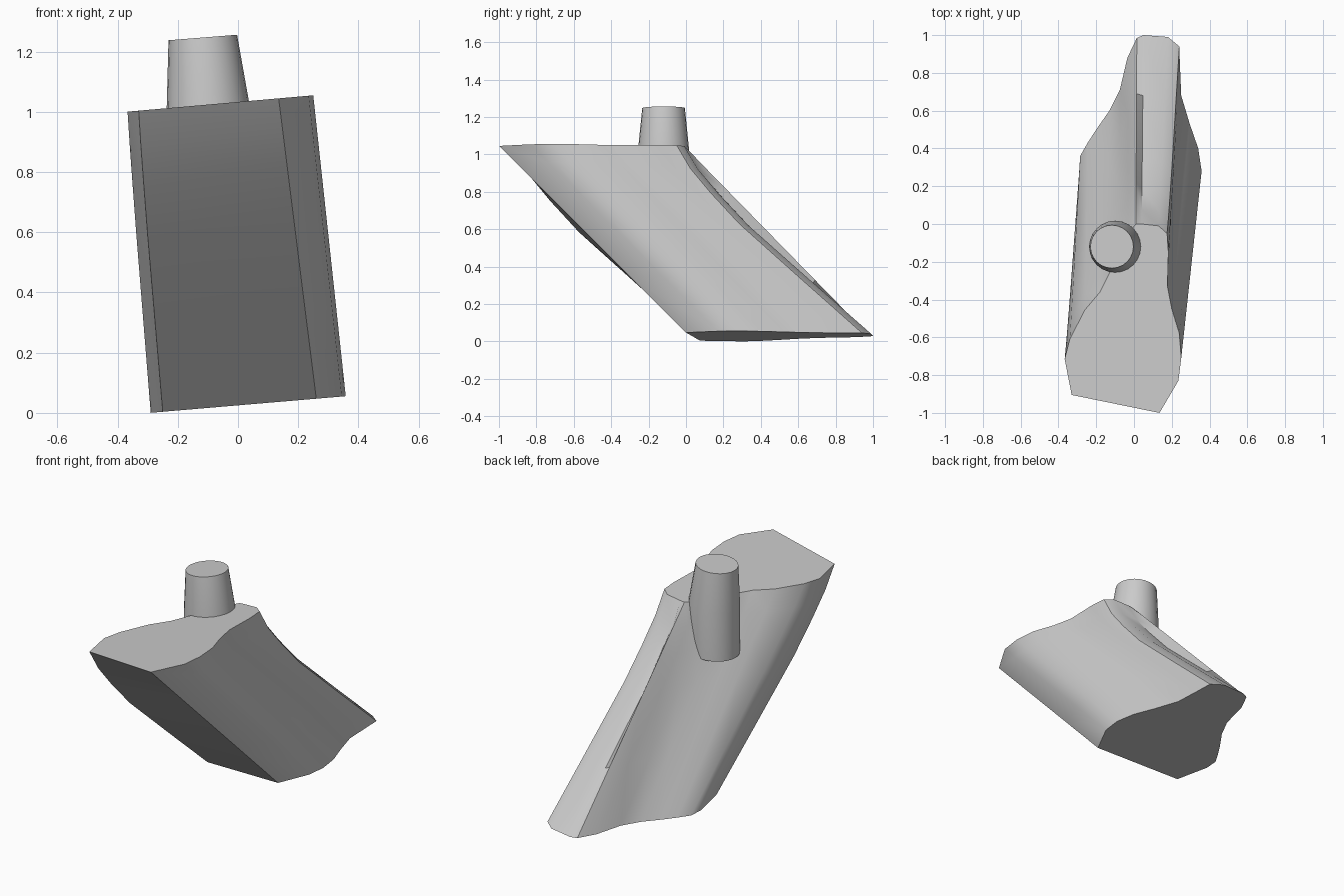
import bpy
import bmesh
import math

default = bpy.data.objects.get("Cube")
if default:
    bpy.data.objects.remove(default, do_unlink=True)

# One plain material for the whole model
grey = bpy.data.materials.new("plain_grey")
grey.use_nodes = True
grey_value = (0.6, 0.6, 0.6, 1)
grey.diffuse_color = grey_value
grey.node_tree.nodes["Principled BSDF"].inputs["Base Color"].default_value = grey_value


def loft(name, rings, angle):
    """Join equal-length rings of points with quads, cap both ends and shade the result."""
    bm = bmesh.new()
    loops = [[bm.verts.new(point) for point in ring] for ring in rings]
    count = len(loops[0])
    for upper, lower in zip(loops, loops[1:]):
        for i in range(count):
            j = (i + 1) % count
            bm.faces.new((upper[i], upper[j], lower[j], lower[i]))
    bm.faces.new(loops[0])
    bm.faces.new(loops[-1])
    bmesh.ops.recalc_face_normals(bm, faces=bm.faces)
    mesh = bpy.data.meshes.new(name)
    bm.to_mesh(mesh)
    bm.free()
    mesh.materials.append(grey)
    obj = bpy.data.objects.new(name, mesh)
    bpy.context.collection.objects.link(obj)
    bpy.ops.object.select_all(action="DESELECT")
    obj.select_set(True)
    bpy.context.view_layer.objects.active = obj
    bpy.ops.object.shade_smooth_by_angle(angle=math.radians(angle))
    return obj


# Body outline: top x, top y, bottom x, bottom y, and how far the wall bows
outline = [
    (.135, -1, .26, 0, 0),          # front corner on the left
    (.235, -.83, .345, .17, 0),
    (.25, -.71, .358, .28, 0),
    (.24, -.58, .34, .4, 0),
    (.2, -.45, .295, .53, 0),
    (.177, -.33, .25, .68, .2),
    (.182, -.15, .243, .85, .6),
    (.175, -.05, .24, .94, 1),
    (.13, -.01, .18, .99, 1),       # rounded back strip
    (.04, 0, .05, 1, 1),
    (.01, 0, .015, .985, 0),        # straight thin ridge
    (-.03, -.05, -.035, .88, .6),
    (-.075, -.15, -.075, .71, .3),
    (-.125, -.25, -.13, .6, 0),
    (-.18, -.36, -.2, .5, 0),
    (-.26, -.455, -.245, .43, 0),
    (-.34, -.61, -.285, .36, .4),
    (-.367, -.715, -.29, .28, .7),
    (-.33, -.905, -.25, .075, 1),   # front corner on the right
]


def body_ring(t, bow):
    """Outline at fraction t of the way down the slanted body."""
    ring = []
    for top_x, top_y, low_x, low_y, weight in outline:
        top_z = 1.033 + .088 * top_x
        low_z = .025 + .085 * low_x
        shift = bow * weight
        ring.append((top_x + (low_x - top_x) * t,
                     top_y + (low_y - top_y) * t - shift,
                     top_z + (low_z - top_z) * t - shift))
    return ring


body_steps = [(0, 0), (.1, .025), (.22, .035), (.38, .04), (.7, .02), (1, 0)]
loft("slanted_body", [body_ring(t, bow) for t, bow in body_steps], 35)


# Tapered post on top, with a slightly tilted end
def post_ring(x, radius, z, sides=24):
    ring = []
    for i in range(sides):
        a = math.tau * i / sides
        dx = radius * math.cos(a)
        ring.append((x + dx, -.12 + radius * math.sin(a), z + .08 * dx))
    return ring


loft("tapered_post", [post_ring(-.117, .114, 1.247),
                      post_ring(-.1, .137, 1.02),
                      post_ring(-.1, .138, .74)], 35)
